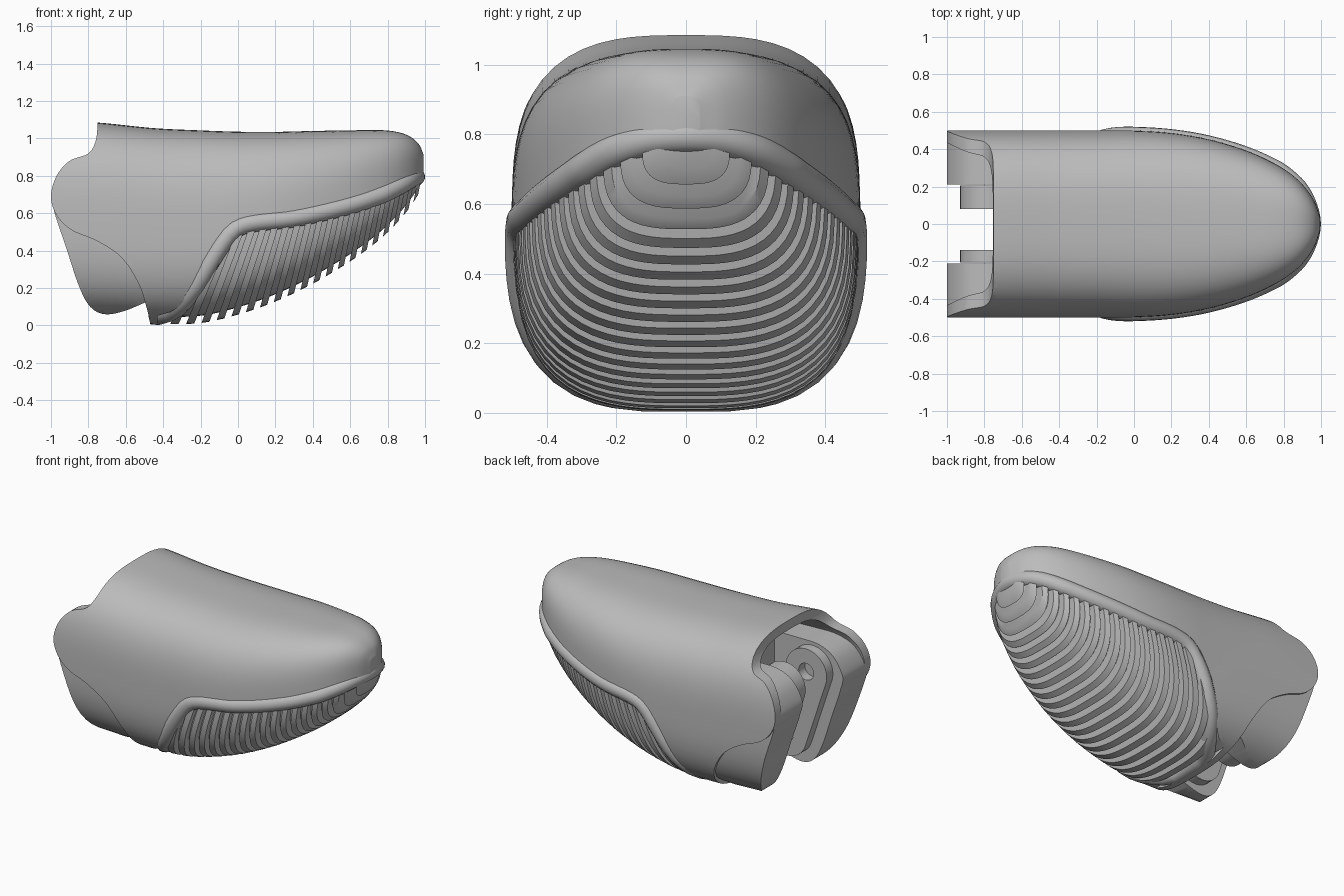
import bpy, bmesh, math
from mathutils import Vector

if "Cube" in bpy.data.objects:
    bpy.data.objects.remove(bpy.data.objects["Cube"])

grey = bpy.data.materials.new("mid_grey")
grey.use_nodes = True
grey.diffuse_color = (0.5, 0.5, 0.5, 1)
grey.node_tree.nodes["Principled BSDF"].inputs["Base Color"].default_value = (0.5, 0.5, 0.5, 1)

# Length stations: x, top z, bottom z, half width
STATIONS = [(-1.05, 1.1, .02, .5), (-.75, 1.085, .015, .5), (-.45, 1.055, .005, .5),
            (-.2, 1.043, .01, .5), (0, 1.036, .055, .5), (.2, 1.035, .125, .487),
            (.4, 1.04, .22, .453), (.6, 1.043, .34, .393), (.75, 1.045, .45, .325),
            (.85, 1.035, .545, .26), (.92, 1.01, .63, .19), (.97, .965, .71, .11),
            (.993, .91, .78, .04)]
# Centre line of the raised rim around the grip pad: x, z
RIM = [(-.43, .052), (-.33, .09), (-.22, .22), (-.12, .385), (-.03, .505), (.06, .545),
       (.3, .575), (.6, .645), (.8, .715), (.9, .77), (.96, .8)]


def sample(keys, x):
    """Smooth interpolation of a table by its first column."""
    x = min(max(x, keys[0][0]), keys[-1][0])
    i = max(k for k in range(len(keys) - 1) if keys[k][0] <= x)
    a, b = keys[i], keys[i + 1]
    p, n = keys[max(i - 1, 0)], keys[min(i + 2, len(keys) - 1)]
    d = b[0] - a[0]
    t = (x - a[0]) / d
    out = []
    for c in range(1, len(a)):
        m0 = (b[c] - p[c]) / (b[0] - p[0]) * d
        m1 = (n[c] - a[c]) / (n[0] - a[0]) * d
        out.append(a[c] + t * m0 + t * t * (3 * (b[c] - a[c]) - 2 * m0 - m1)
                   + t ** 3 * (2 * (a[c] - b[c]) + m0 + m1))
    return out


def half_width(x, z, side_inset, end_inset):
    """Half width of the finger section at a given height."""
    top, bottom, w = sample(STATIONS, x)
    r = min(abs(z - (top + bottom) / 2) / ((top - bottom) / 2 - end_inset), 1)
    return (w - side_inset) * (1 - r ** 3) ** (1 / 3)


def smooth(pts, steps=6):
    """Round a polyline through its points."""
    v = [Vector(p) for p in pts]
    out = []
    for i in range(len(v) - 1):
        a, b = v[i], v[i + 1]
        p, n = v[max(i - 1, 0)], v[min(i + 2, len(v) - 1)]
        for s in range(steps):
            t = s / steps
            out.append(a + (b - p) * t / 2 + (p - 2.5 * a + 2 * b - n / 2) * t * t
                       + (1.5 * (a - b) + (n - p) / 2) * t ** 3)
    return [tuple(q) for q in out] + [tuple(v[-1])]


def make(name, bm):
    bmesh.ops.recalc_face_normals(bm, faces=bm.faces)
    mesh = bpy.data.meshes.new(name)
    bm.to_mesh(mesh)
    bm.free()
    ob = bpy.data.objects.new(name, mesh)
    bpy.context.collection.objects.link(ob)
    return ob


def bridge(bm, a, b):
    """Join two closed loops with quads."""
    for k in range(len(a)):
        j = (k + 1) % len(a)
        bm.faces.new((a[k], a[j], b[j], b[k]))


def loft(name, inset=0.0, sides=72, rings=56):
    """Rounded finger-shaped solid, shrunk by inset."""
    bm = bmesh.new()
    loops = []
    for i in range(rings + 1):
        x = -1.05 + (2.043 - inset) * math.sin(i / rings * math.pi / 2)
        top, bottom, w = sample(STATIONS, x)
        c, h = (top + bottom) / 2, max((top - bottom) / 2 - inset, .01)
        w = max(w - inset, .01)
        ring = []
        for k in range(sides):
            a = 2 * math.pi * (k + .5) / sides
            cy, sz = math.cos(a), math.sin(a)
            r = (abs(cy) ** 3 + abs(sz) ** 3) ** (-1 / 3)
            ring.append(bm.verts.new((x, w * r * cy, c + h * r * sz)))
        loops.append(ring)
    for a, b in zip(loops, loops[1:]):
        bridge(bm, a, b)
    bm.faces.new(loops[0])
    bm.faces.new(loops[-1])
    return make(name, bm)


def prism(name, outlines, y0=-.7, y1=.7):
    """Side outlines (x, z) extruded across the width."""
    bm = bmesh.new()
    for pts in outlines:
        a = [bm.verts.new((x, y0, z)) for x, z in pts]
        b = [bm.verts.new((x, y1, z)) for x, z in pts]
        bm.faces.new(a)
        bm.faces.new(b)
        bridge(bm, a, b)
    return make(name, bm)


def bake(ob):
    bpy.context.view_layer.update()
    dg = bpy.context.evaluated_depsgraph_get()
    return bpy.data.meshes.new_from_object(ob.evaluated_get(dg))


def cut(ob, tool, mode):
    mod = ob.modifiers.new("cut", "BOOLEAN")
    mod.operation, mod.object, mod.solver = mode, tool, "EXACT"
    mesh = bake(ob)
    ob.modifiers.clear()
    ob.data = mesh
    bpy.data.objects.remove(tool)


rim_line = [(x, sample(RIM, x)[0]) for x in [-.43 + 1.39 * i / 40 for i in range(41)]]

# Upper shell with curved rear edge; hood hollowed above rounded lug tops
back_edge = smooth([(-.75, 1.09), (-.76, .99), (-.8, .92), (-.9, .88), (-.97, .8), (-1, .69),
                    (-.97, .59), (-.89, .51), (-.75, .45), (-.62, .36), (-.53, .22),
                    (-.49, .1), (-.475, .04)])
shell = loft("upper_shell")
cut(shell, prism("region", [[(-.75, 1.3)] + back_edge + [(-.45, -.1), (-.43, -.1)] + rim_line
                            + [(1.1, .82), (1.1, 1.3)]]), "INTERSECT")
hood = loft("hood_hollow", .06)
lug_top = smooth([(-1.02, .62), (-.985, .73), (-.92, .82), (-.82, .865), (-.7, .87), (-.55, .87)])
cut(hood, prism("region", [lug_top + [(-.55, 1.3), (-1.02, 1.3)]]), "INTERSECT")
cut(shell, hood, "DIFFERENCE")

# Rear hinge lugs, slightly inset beneath the shell edge
lugs = loft("hinge_lugs", .015)
lug_edge = smooth([(-.99, .68), (-.98, .6), (-.92, .42), (-.85, .21), (-.79, .1), (-.71, .06),
                   (-.6, .08), (-.46, .14)])
cut(lugs, prism("region", [lug_edge + [(-.46, .68)]]), "INTERSECT")
for part in (shell, lugs):
    slot = [(-1.2, -.2), (-.5, -.2), (-.5, .95), (-1.2, .95)]
    cut(part, prism("slot", [slot], -.21, .21), "DIFFERENCE")


# Link plates inside the slot, each with two pin holes
def arc(cx, cz, r, a0=0, a1=360, n=20):
    return [(cx + r * math.cos(math.radians(a0 + (a1 - a0) * i / n)),
             cz + r * math.sin(math.radians(a0 + (a1 - a0) * i / n))) for i in range(n + 1)]


plates = []
for side, y0, y1 in (("left", .08, .205), ("right", -.205, -.14)):
    plate = prism(side + "_link_plate", [arc(-.78, .7, .15, 15, 195)
                                         + arc(-.64, .25, .14, 195, 375)], y0, y1)
    pins = [arc(-.78, .7, .055)[:-1], arc(-.64, .25, .045)[:-1]]
    cut(plate, prism("pin_holes", pins), "DIFFERENCE")
    plates.append(plate)

# Recessed core of the grip pad
core = loft("pad_core", .042)
cut(core, prism("region", [rim_line + [(1.1, .82), (1.1, -.2), (-.43, -.2)]]), "INTERSECT")

# Grip ribs: slanted slices of the finger between its underside and the rim
COUNT = 20
bm = bmesh.new()
for i in range(COUNT):
    t = i / (COUNT - 1)
    xb = -.34 + 1.29 * (1.25 * t - .25 * t * t)
    half = 1.29 * (1.25 - .5 * t) / (COUNT - 1) * .26
    tilt = .2 + .25 * (1 - t) ** 3
    faces = []
    for x0 in (xb - half, xb + half):
        z0 = sample(STATIONS, x0)[1] + .003
        rise = .01
        while z0 + rise < sample(RIM, x0 + tilt * rise)[0]:
            rise += .005
        arm = []
        for k in range(1, 17):
            dz = rise * (k / 16) ** 3
            x = x0 + tilt * dz
            arm.append((x, half_width(x, z0 + dz, .004, .003), z0 + dz))
        outline = [(x, -y, z) for x, y, z in reversed(arm)] + arm
        faces.append([bm.verts.new(co) for co in outline])
        bm.faces.new(faces[-1])
    bridge(bm, *faces)
ribs = make("grip_ribs", bm)

# Raised rim around the pad, rounded across the tip and the rear underside
side_path = [(x, half_width(x, z, .03, .045), z) for x, z in rim_line if x < .81]
tip = [(.875, .195, .755), (.927, .105, .785), (.95, 0, .795)]
path = side_path[:-3] + smooth([side_path[-3], side_path[-1]] + tip + [(.927, -.105, .785)])[:-6]
loop = path + [(x, -y, z) for x, y, z in reversed(path[:-1])]
curve = bpy.data.curves.new("rim_path", "CURVE")
curve.dimensions = "3D"
curve.bevel_depth, curve.bevel_resolution = .05, 5
line = curve.splines.new("POLY")
line.points.add(len(loop) - 1)
for point, co in zip(line.points, loop):
    point.co = (*co, 1)
line.use_cyclic_u = True
helper = bpy.data.objects.new("rim_path", curve)
bpy.context.collection.objects.link(helper)
rim = bpy.data.objects.new("pad_rim", bake(helper))
bpy.context.collection.objects.link(rim)
bpy.data.objects.remove(helper)

# Shading and material
bpy.ops.object.select_all(action="DESELECT")
for ob in [shell, lugs, core, ribs, rim] + plates:
    ob.data.materials.clear()
    ob.data.materials.append(grey)
    ob.select_set(True)
bpy.context.view_layer.objects.active = shell
bpy.ops.object.shade_smooth_by_angle(angle=math.radians(35))
